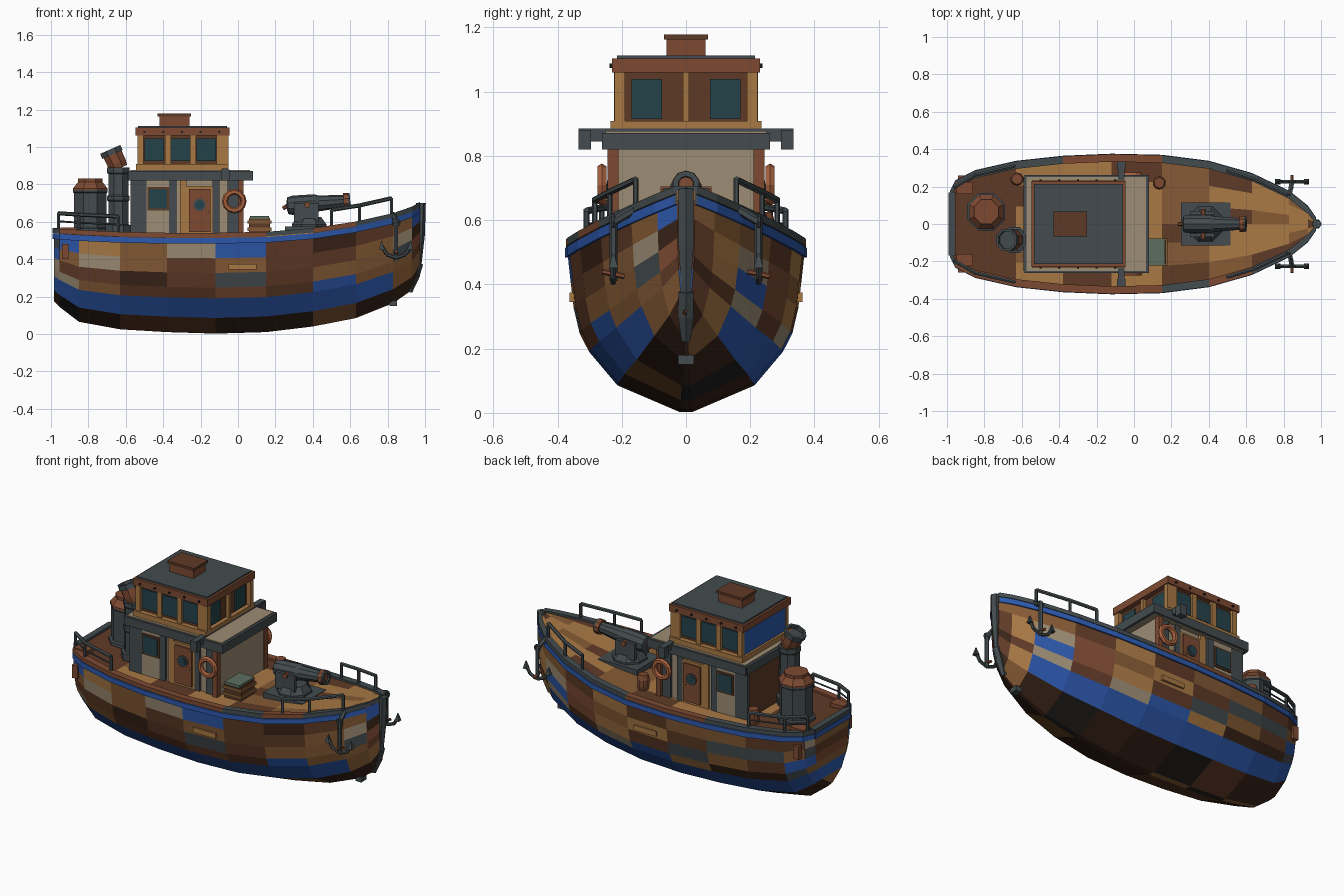
import bpy, bmesh, math, random
from mathutils import Vector

if "Cube" in bpy.data.objects:
    bpy.data.objects.remove(bpy.data.objects["Cube"])
random.seed(11)

def lin(h):
    c = [int(h[i:i + 2], 16) / 255 for i in (0, 2, 4)]
    return [v / 12.92 if v < .04 else ((v + .055) / 1.055) ** 2.4 for v in c] + [1]

MATS = {}
for n, h in dict(dark='3a2418', brown='5f3a26', rust='7d4a32', wood='855a34', tan='a87844', beige='9c8c74',
                 grey='434b4e', blue='2c58ac', glass='24424a', orange='a8613e', green='5d6f60', black='22201e').items():
    MATS[n] = bpy.data.materials.new(n)
    MATS[n].diffuse_color = lin(h)

def mesh(name, verts, faces, mats, pick=None):
    me = bpy.data.meshes.new(name)
    me.from_pydata(verts, [], faces)
    for m in mats:
        me.materials.append(MATS[m])
    if pick:
        for p, i in zip(me.polygons, pick):
            p.material_index = mats.index(i)
    bm = bmesh.new()
    bm.from_mesh(me)
    bmesh.ops.recalc_face_normals(bm, faces=bm.faces)
    bm.to_mesh(me)
    bm.free()
    ob = bpy.data.objects.new(name, me)
    bpy.context.collection.objects.link(ob)
    return ob

def box(name, x0, x1, y0, y1, z0, z1, mat):
    v = [(x, y, z) for x in (x0, x1) for y in (y0, y1) for z in (z0, z1)]
    f = [(0, 1, 3, 2), (4, 6, 7, 5), (0, 4, 5, 1), (2, 3, 7, 6), (0, 2, 6, 4), (1, 5, 7, 3)]
    return mesh(name, v, f, [mat])

def boxes(name, x0, x1, y0, y1, z0, z1, mat):
    for s in (1, -1):
        box(name, x0, x1, s * y0, s * y1, z0, z1, mat)

def lathe(name, p, q, prof, mat, n=8):
    """Revolve (fraction along p-q, radius) pairs round the axis p-q."""
    p, q = Vector(p), Vector(q)
    d = q - p
    rot = d.to_track_quat('Z', 'Y')
    v, f = [], []
    for t, r in prof:
        for k in range(n):
            a = 2 * math.pi * (k + .5) / n
            v.append(p + d * t + rot @ Vector((r * math.cos(a), r * math.sin(a), 0)))
    for i in range(len(prof) - 1):
        for k in range(n):
            j = (k + 1) % n
            f.append((i * n + k, i * n + j, i * n + n + j, i * n + n + k))
    f += [tuple(range(n)), tuple(range(len(v) - n, len(v)))]
    return mesh(name, v, f, [mat])

def rod(name, p, q, r, mat, n=8):
    return lathe(name, p, q, [(0, r), (1, r)], mat, n)

def ring(name, loc, rot, R, r, mat, n=12):
    bpy.ops.mesh.primitive_torus_add(location=loc, rotation=rot, major_radius=R, minor_radius=r,
                                     major_segments=n, minor_segments=6)
    bpy.context.object.name = name
    bpy.context.object.data.materials.append(MATS[mat])

# Hull stations: x, half width at rim, rim height, keel height
ST = [(-.985, .165, .55, .175), (-.955, .225, .547, .145), (-.85, .28, .54, .065), (-.63, .33, .53, .025),
      (-.38, .357, .525, .01), (-.12, .368, .525, .002), (.15, .362, .53, .01), (.4, .33, .55, .04),
      (.63, .265, .585, .085), (.83, .17, .63, .165), (.93, .09, .665, .235), (.973, .028, .69, .31)]
SEC = [(.05, 0), (.58, .16), (.82, .36), (.90, .47), (.95, .62), (.975, .77), (1, .93), (1, 1)]
PATCH = ['brown', 'brown', 'wood', 'wood', 'rust', 'rust', 'tan', 'beige', 'grey', 'dark', 'brown', 'wood', 'blue']

def at(x):
    for a, b in zip(ST, ST[1:]):
        if a[0] <= x <= b[0]:
            t = (x - a[0]) / (b[0] - a[0])
            return a[1] + t * (b[1] - a[1]), a[2] + t * (b[2] - a[2])

# Patchwork hull
half = len(SEC)
v, f, pick = [], [], []
for x, w, zt, zb in ST:
    for s in (-1, 1):
        for wf, zf in (SEC[::-1] if s < 0 else SEC):
            v.append((x, s * w * wf, zb + (zt - zb) * zf))
m = 2 * half
for i in range(len(ST) - 1):
    for k in range(m - 1):
        f.append((i * m + k, i * m + k + 1, i * m + m + k + 1, i * m + m + k))
        row = min(k, m - 2 - k)
        if row == half - 3 and i < len(ST) - 3:
            pick.append('blue')
        elif row >= half - 2:
            pick.append(random.choice(['dark', 'dark', 'black', 'brown', 'dark', 'wood']))
        else:
            pick.append(random.choice(PATCH))
for o in (0, len(v) - m):
    for k in range(half - 1):
        f.append((o + k, o + k + 1, o + m - 2 - k, o + m - 1 - k))
        pick.append('blue' if k == half - 3 else random.choice(PATCH[:5]))
mesh('hull', v, f, list(MATS), pick)

# Deck planking
cuts = [-.97, -.62, -.28, 0, .28, .62, .97]
v, f, pick = [], [], []
for x, w, zt, zb in ST:
    v += [(x, w * c, zt + .004) for c in cuts]
for i in range(len(ST) - 1):
    for k in range(6):
        f.append((i * 7 + k, i * 7 + k + 1, i * 7 + 8 + k, i * 7 + 7 + k))
        pick.append('brown' if i < 3 else random.choice(['wood', 'tan', 'tan', 'brown']))
mesh('deck', v, f, list(MATS), pick)

# Gunwale cap and blue rubbing strake
def strake(name, inn, out, z0, z1, mats):
    for s in (1, -1):
        v, f, pick = [], [], []
        for x, w, zt, zb in ST:
            a, b = max(w - inn, .002), w + out
            v += [(x, s * a, zt + z0), (x, s * b, zt + z0), (x, s * b, zt + z1), (x, s * a, zt + z1)]
        for i in range(len(ST) - 1):
            mat = random.choice(mats)
            for k in range(4):
                j = (k + 1) % 4
                f.append((i * 4 + k, i * 4 + j, i * 4 + 4 + j, i * 4 + 4 + k))
                pick.append(mat)
        f += [(0, 1, 2, 3), tuple(range(len(v) - 4, len(v)))]
        mesh(name, v, f, list(MATS), pick + ['grey', 'grey'])
strake('gunwale_cap', .035, .006, -.008, .016, ['grey', 'grey', 'rust'])
strake('blue_strake', .01, .008, -.042, -.012, ['blue'])
box('stern_cap', -.992, -.955, -.168, .168, .54, .566, 'grey')
box('stern_blue_strake', -.992, -.98, -.168, .168, .508, .538, 'blue')
boxes('stern_corner_plate', -.95, -.86, .16, .225, .545, .57, 'rust')
for a, b in [((.978, 0, .70), (.965, 0, .37)), ((.965, 0, .38), (.915, 0, .225))]:
    lathe('stem_post', a, b, [(0, .026), (.5, .028), (1, .016)], 'grey', 6)
box('keel_plate', .81, .85, -.025, .025, .15, .18, 'grey')
boxes('hull_patch', -.05, .1, .345, .362, .345, .375, 'tan')
boxes('stern_side_plate', -.94, -.905, .22, .258, .40, .48, 'rust')

# Lower cabin
box('cabin_core', -.56, .025, -.215, .215, .52, .83, 'beige')
box('cabin_back_wall', -.57, -.555, -.215, .215, .53, .83, 'brown')
for a, b, c in [(-.575, -.49, 'grey'), (-.49, -.37, 'beige'), (-.37, -.33, 'grey'), (-.31, -.275, 'tan'),
                (-.135, -.10, 'grey'), (-.055, .0, 'grey')]:
    boxes('cabin_side_plank', a, b, .21, .228, .53, .83, c)
boxes('cabin_corner_post', .0, .03, .21, .245, .53, .83, 'rust')
boxes('cabin_window_frame', -.485, -.37, .22, .235, .66, .785, 'brown')
boxes('cabin_window', -.475, -.38, .225, .239, .67, .775, 'glass')
boxes('cabin_door_frame', -.275, -.135, .21, .228, .53, .79, 'tan')
boxes('cabin_door', -.262, -.148, .22, .238, .545, .775, 'rust')
box('cabin_roof', -.575, .065, -.25, .25, .82, .877, 'beige')
boxes('roof_edge_side', -.585, .08, .245, .262, .82, .872, 'grey')
box('roof_edge_front', .062, .08, -.25, .25, .82, .872, 'grey')
box('roof_edge_back', -.59, -.572, -.25, .25, .82, .872, 'grey')
box('lamp_beam', -.085, -.05, -.335, .335, .845, .885, 'grey')
boxes('lamp_beam_end', -.09, -.045, .295, .335, .82, .88, 'grey')
for s in (1, -1):
    rod('door_porthole', (-.205, s * .23, .69), (-.205, s * .246, .69), .034, 'grey', 10)
    rod('porthole_glass', (-.205, s * .24, .69), (-.205, s * .249, .69), .024, 'glass', 10)
    rod('door_knob', (-.163, s * .23, .655), (-.163, s * .252, .655), .008, 'tan', 6)
    ring('life_ring', (-.02, s * .262, .71), (math.pi / 2, 0, 0), .05, .016, 'orange')

# Wheelhouse
box('wheelhouse_core', -.52, -.075, -.205, .205, .87, 1.06, 'brown')
box('wheelhouse_sill', -.545, -.05, -.235, .235, .875, .908, 'tan')
box('wheelhouse_back_wall', -.532, -.515, -.2, .2, .90, 1.06, 'blue')
for x in (-.52, -.375, -.24, -.1):
    boxes('wheelhouse_post', x - .016, x + .016, .2, .224, .90, 1.06, 'tan')
for x in (-.448, -.308, -.17):
    boxes('side_window', x - .052, x + .052, .2, .214, .925, 1.045, 'glass')
boxes('front_window', -.08, -.067, .075, .17, .915, 1.04, 'glass')
boxes('front_corner_post', -.085, -.05, .19, .222, .90, 1.065, 'tan')
box('front_middle_post', -.08, -.055, -.01, .01, .90, 1.06, 'tan')
box('wheelhouse_roof', -.548, -.045, -.23, .23, 1.06, 1.103, 'rust')
box('roof_sheet', -.535, -.058, -.215, .215, 1.10, 1.112, 'grey')
box('roof_hatch', -.42, -.26, -.06, .06, 1.11, 1.165, 'rust')
box('roof_hatch_lid', -.43, -.25, -.068, .068, 1.163, 1.178, 'brown')
for s in (1, -1):
    for x in (-.5, -.4, -.3, -.2, -.1):
        rod('roof_bolt', (x, s * .228, 1.08), (x, s * .238, 1.08), .007, 'black', 6)

# Boiler and funnel
B = (-.79, .065)
lathe('boiler', (*B, .54), (*B, .77), [(0, .11), (.1, .11), (.12, .095), (.93, .095), (.95, .1), (1, .1)], 'grey')
lathe('boiler_cap', (*B, .765), (*B, .83), [(0, .1), (.2, .1), (.75, .07), (1, .07)], 'rust')
F = (-.64, -.085)
lathe('funnel', (*F, .54), (*F, .89),
      [(0, .075), (.12, .075), (.13, .058), (.48, .058), (.5, .064), (.56, .064), (.58, .058), (.9, .058), (.92, .064), (1, .064)], 'grey')
lathe('funnel_top', (-.635, -.085, .885), (-.682, -.085, .985), [(0, .05), (.3, .056), (.8, .056)], 'rust')
lathe('funnel_mouth', (-.671, -.085, .96), (-.683, -.085, .987), [(0, .064), (1, .064), (1, .05), (.2, .05)], 'grey')

# Deck cannon on its mount
box('cannon_plate', .25, .515, -.115, .115, .54, .575, 'grey')
lathe('cannon_turntable', (.38, 0, .57), (.38, 0, .625), [(0, .1), (.3, .1), (1, .07)], 'grey')
boxes('cannon_cheek', .3, .43, .05, .07, .6, .70, 'grey')
lathe('cannon_barrel', (.26, 0, .685), (.6, 0, .712),
      [(0, .02), (.02, .045), (.1, .052), (.45, .05), (.5, .043), (.9, .033), (.91, .042), (1, .042), (1, .025), (.9, .02)], 'grey', 10)
lathe('cannon_band', (.565, 0, .709), (.59, 0, .711), [(0, .044), (1, .044)], 'rust', 10)
rod('cannon_trunnion', (.37, -.08, .69), (.37, .08, .69), .016, 'rust')
rod('cannon_handle', (.27, 0, .69), (.24, 0, .67), .012, 'rust')

# Deck cargo
box('crate', .06, .17, -.215, -.085, .53, .62, 'brown')
box('crate_lid', .065, .165, -.222, -.078, .615, .632, 'green')
for z in (.55, .59):
    box('crate_slat', .052, .178, -.222, -.078, z, z + .018, 'wood')
for x, y in ((.135, .22), (-.625, .24)):
    lathe('barrel', (x, y, .53), (x, y, .625), [(0, .028), (.3, .036), (.7, .036), (1, .028)], 'rust', 10)

# Handrails along bow and stern, both sides
for s in (1, -1):
    for xs in ((-.96, -.85, -.64), (.5, .65, .82)):
        pts = [Vector((x, s * (at(x)[0] - .018), at(x)[1])) for x in xs]
        up, mid = Vector((0, 0, .098)), Vector((0, 0, .055))
        for p in pts:
            rod('rail_post', p, p + up, .009, 'grey', 6)
        for a, b in zip(pts, pts[1:]):
            rod('rail_top', a + up, b + up, .011, 'grey', 6)
            if xs[0] < 0:
                rod('rail_middle', a + mid, b + mid, .005, 'grey', 6)

# Anchors hung from bow davits
for s in (1, -1):
    y = s * .226
    rod('anchor_davit', (.83, s * .15, .64), (.845, y, .595), .014, 'grey', 6)
    rod('anchor_shank', (.845, y, .61), (.845, y, .41), .012, 'grey', 6)
    rod('anchor_stock', (.845, y - .035, .44), (.845, y + .035, .425), .009, 'rust', 6)
    ring('anchor_eye', (.845, y, .595), (math.pi / 2, 0, 0), .018, .006, 'grey', 8)
    arc = [Vector((.845 + .078 * math.sin(a), y, .485 - .078 * math.cos(a))) for a in (-1.4, -.7, 0, .7, 1.4)]
    for a, b in zip(arc, arc[1:]):
        rod('anchor_arm', a, b, .01, 'grey', 6)
    for e in (arc[0], arc[-1]):
        lathe('anchor_fluke', e - Vector((0, 0, .02)), e + Vector((0, 0, .025)), [(0, .02), (1, .003)], 'grey', 4)

for m in bpy.data.materials:
    if m.users and not m.is_grease_pencil:
        m.use_nodes = True
        m.node_tree.nodes["Principled BSDF"].inputs["Base Color"].default_value = m.diffuse_color
